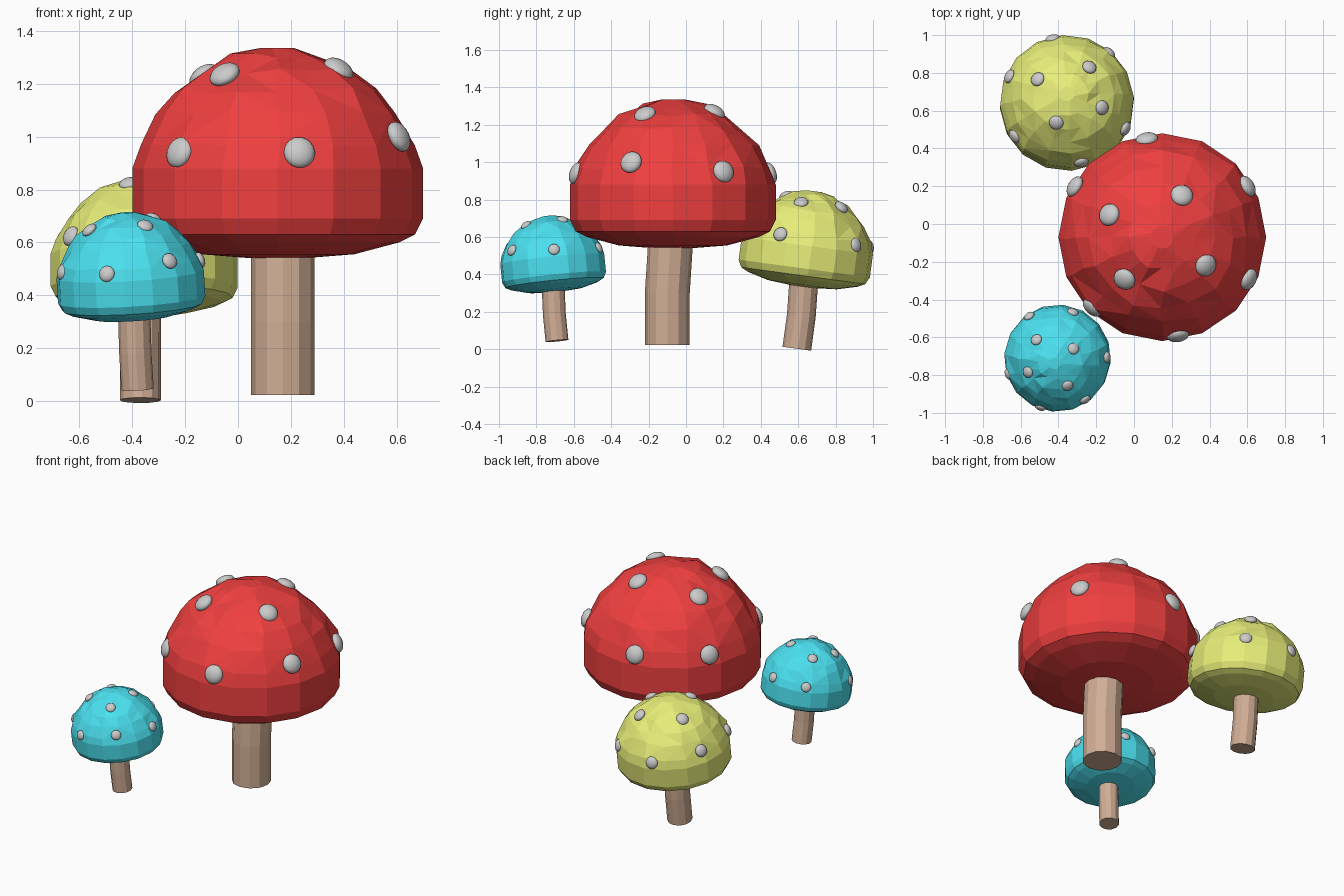
import bpy, bmesh, math, random
from mathutils import Matrix, Vector

if "Cube" in bpy.data.objects:
    bpy.data.objects.remove(bpy.data.objects["Cube"])


def material(name, rgb):
    m = bpy.data.materials.new(name)
    m.diffuse_color = (*rgb, 1)
    m.use_nodes = True
    m.node_tree.nodes["Principled BSDF"].inputs["Base Color"].default_value = m.diffuse_color
    return m


def finish(name, bm, matrix, mat=None, smooth=False):
    bmesh.ops.recalc_face_normals(bm, faces=bm.faces)
    me = bpy.data.meshes.new(name)
    bm.to_mesh(me)
    bm.free()
    for p in me.polygons:
        p.use_smooth = smooth
    if mat:
        me.materials.append(mat)
    ob = bpy.data.objects.new(name, me)
    ob.matrix_world = matrix
    bpy.context.collection.objects.link(ob)


def tube(rings, sides):
    """Loft closed rings given as (centre, radius)."""
    bm = bmesh.new()
    loops = [[bm.verts.new(Vector(c) + Vector((r * math.cos(a), r * math.sin(a), 0)))
              for a in (2 * math.pi * i / sides for i in range(sides))]
             for c, r in rings]
    for lo, hi in zip(loops, loops[1:]):
        for i in range(sides):
            j = (i + 1) % sides
            bm.faces.new((lo[i], lo[j], hi[j], hi[i]))
    bm.faces.new(loops[0])
    bm.faces.new(loops[-1])
    return bm


# Cap profile (radius, height), origin at the middle of the widest band
CAP = [(0.10, -0.24), (0.29, -0.225), (0.46, -0.18), (0.52, -0.15), (0.55, -0.09),
       (0.55, 0.10), (0.525, 0.19), (0.455, 0.315), (0.385, 0.395),
       (0.28, 0.47), (0.17, 0.525), (0.06, 0.556)]
STEM = [((0.02, -0.03, -0.757), 0.12), ((0.02, -0.03, -0.48), 0.12),
        ((0.02, -0.012, -0.2), 0.12)]
# Dots: angle, radius, height, tilt of the normal above horizontal
DOTS = [(99, .525, .16, 18), (150, .535, .165, 18), (31, .525, .17, 18),
        (334, .51, .22, 25), (225, .525, .16, 18), (279, .525, .16, 18),
        (157, .305, .45, 53), (65, .245, .49, 60), (228, .30, .455, 53),
        (327, .275, .475, 55)]

stem_mat = material("stem_tan", (0.63, 0.42, 0.30))


def mushroom(name, place, scale, turn, lean, rgb):
    axis = Vector((-lean[1], lean[0], 0))
    tilt = Matrix.Rotation(axis.length, 4, axis) if axis.length else Matrix()
    world = (Matrix.Translation(place) @ tilt
             @ Matrix.Rotation(math.radians(turn), 4, 'Z') @ Matrix.Scale(scale, 4))

    # faceted cap, upper rings slightly irregular
    rnd = random.Random(4)
    bm = tube([((0, 0, z), r) for r, z in CAP], 16)
    for v in bm.verts:
        if 0.15 < v.co.z < 0.54:
            v.co += Vector([rnd.uniform(-0.012, 0.012) for _ in range(3)])
    bmesh.ops.triangulate(bm, faces=[f for f in bm.faces if f.calc_center_median().z > 0.2])
    finish(name + "_cap", bm, world, material(name + "_cap", rgb))

    # bent stem
    finish(name + "_stem", tube(STEM, 12), world, stem_mat)

    # raised oval dots
    bm = bmesh.new()
    for a, r, z, e in DOTS:
        m = (Matrix.Rotation(math.radians(a), 4, 'Z') @ Matrix.Translation((r, 0, z))
             @ Matrix.Rotation(math.radians(-e), 4, 'Y')
             @ Matrix.Diagonal((0.034, 0.06, 0.06, 1)))
        bmesh.ops.create_uvsphere(bm, u_segments=16, v_segments=10, radius=1, matrix=m)
    finish(name + "_dots", bm, world, smooth=True)


mushroom("large_mushroom", (0.15, -0.07, 0.78), 1.0, 0, (0, 0), (0.87, 0.05, 0.05))
mushroom("medium_mushroom", (-0.355, 0.64, 0.489), 0.645, 184, (0, 0.135), (0.80, 0.85, 0.19))
mushroom("small_mushroom", (-0.405, -0.71, 0.43), 0.51, -28, (-0.06, -0.10), (0.07, 0.75, 0.87))
